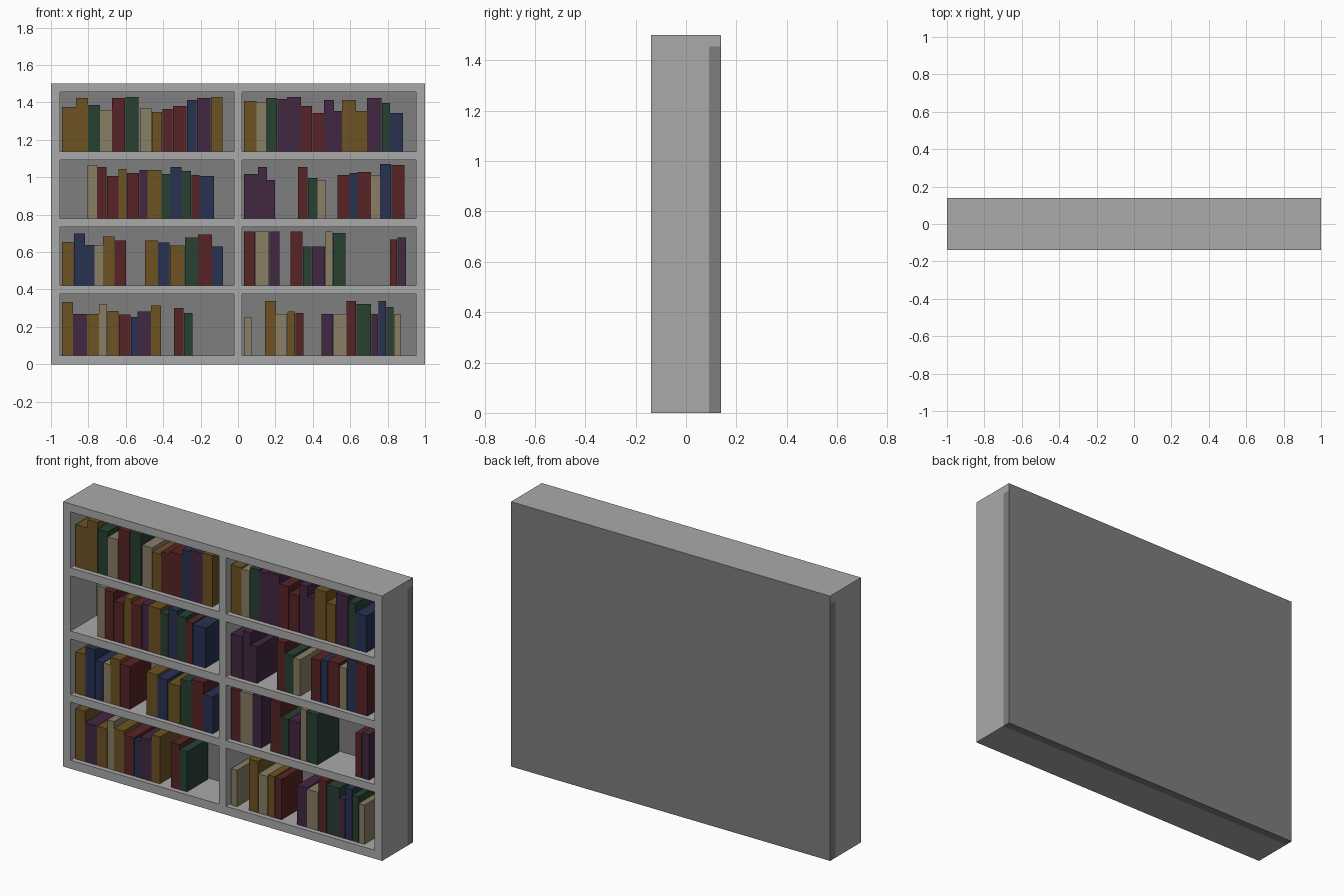
import bpy, bmesh
from mathutils import Matrix, Vector

if "Cube" in bpy.data.objects:
    bpy.data.objects.remove(bpy.data.objects["Cube"])


def material(name, rgb):
    m = bpy.data.materials.new(name)
    m.diffuse_color = (*rgb, 1)
    m.use_nodes = True
    m.node_tree.nodes["Principled BSDF"].inputs["Base Color"].default_value = m.diffuse_color
    return m


LIGHT = material("light grey", (0.40, 0.40, 0.40))
DARK = material("dark grey", (0.21, 0.21, 0.21))
COVERS = {
    "gold": material("gold cover", (0.15, 0.084, 0.016)),
    "red": material("red cover", (0.095, 0.017, 0.019)),
    "green": material("green cover", (0.020, 0.053, 0.031)),
    "blue": material("blue cover", (0.020, 0.031, 0.083)),
    "purple": material("purple cover", (0.053, 0.020, 0.053)),
    "beige": material("beige cover", (0.25, 0.21, 0.13)),
}
SLOTS = list(COVERS)


def add_box(bm, x, y, z, slot=0):
    """Add a box spanning the (low, high) ranges x, y and z."""
    lo, hi = Vector((x[0], y[0], z[0])), Vector((x[1], y[1], z[1]))
    mat = Matrix.Translation((lo + hi) / 2) @ Matrix.Diagonal((*(hi - lo), 1))
    for v in bmesh.ops.create_cube(bm, size=1, matrix=mat)["verts"]:
        for f in v.link_faces:
            f.material_index = slot


def make_object(name, bm, mats):
    mesh = bpy.data.meshes.new(name)
    bm.to_mesh(mesh)
    bm.free()
    for m in mats:
        mesh.materials.append(m)
    obj = bpy.data.objects.new(name, mesh)
    bpy.context.collection.objects.link(obj)


def board(name, x, y, z, mat):
    bm = bmesh.new()
    add_box(bm, x, y, z)
    make_object(name, bm, [mat])


# Case
FRONT, PANEL, BACK = -0.138, 0.091, 0.138
DEPTH = (FRONT, PANEL)
FLOORS = [0.048, 0.42, 0.78, 1.138]
CEILINGS = [0.377, 0.735, 1.093, 1.455]
board("bottom_board", (-1, 1), DEPTH, (0, FLOORS[0]), LIGHT)
board("top_board", (-1, 1), (FRONT, BACK - 0.001), (CEILINGS[-1], 1.5), LIGHT)
board("back_panel", (-1, 1), (PANEL, BACK), (0, 1.499), DARK)
board("divider", (-0.022, 0.022), DEPTH, (FLOORS[0], CEILINGS[-1]), LIGHT)
for side, s in (("left", -1), ("right", 1)):
    board(side + "_side", sorted((s, s * 0.952)), DEPTH, (FLOORS[0], CEILINGS[-1]), LIGHT)
    for i in range(3):
        board(f"{side}_shelf_{i + 1}", sorted((s * 0.952, s * 0.022)), DEPTH,
              (CEILINGS[i], FLOORS[i + 1]), LIGHT)


# Books: each is a cover colour, a width and a height, in thousandths
def book_row(name, x, level, books):
    bm = bmesh.new()
    z = FLOORS[level]
    for cover, width, *height in books:
        w = width / 1000
        if cover != "gap":
            add_box(bm, (x + 0.001, x + w - 0.001), (-0.11, 0.08),
                    (z, z + height[0] / 1000), SLOTS.index(cover))
        x += w
    make_object(name, bm, COVERS.values())


LEFT, RIGHT = -0.941, 0.032

book_row("books_top_left", LEFT, 3, [
    ("gold", 75, 238), ("gold", 64, 286), ("green", 64, 249), ("beige", 64, 222),
    ("red", 72, 286), ("green", 72, 291), ("gap", 5), ("beige", 64, 233),
    ("gold", 56, 211), ("red", 56, 227), ("red", 75, 243), ("blue", 53, 275),
    ("purple", 75, 286), ("gold", 64, 291)])
book_row("books_top_right", RIGHT, 3, [
    ("gold", 67, 270), ("beige", 51, 265), ("green", 59, 286), ("purple", 53, 281),
    ("purple", 75, 291), ("red", 59, 243), ("red", 64, 206), ("purple", 53, 275),
    ("purple", 43, 217), ("gold", 75, 275), ("gold", 59, 217), ("purple", 78, 286),
    ("green", 45, 259), ("blue", 70, 206)])
book_row("books_upper_left", -0.805, 2, [
    ("beige", 51, 286), ("red", 53, 275), ("red", 62, 227), ("gold", 45, 265),
    ("red", 67, 243), ("purple", 43, 259), ("gold", 75, 259), ("green", 48, 238),
    ("blue", 59, 275), ("green", 53, 254), ("red", 43, 233), ("blue", 80, 227)])
book_row("books_upper_right", RIGHT, 2, [
    ("purple", 75, 238), ("purple", 48, 275), ("purple", 43, 206), ("gap", 123),
    ("red", 51, 275), ("green", 53, 217), ("beige", 43, 206), ("gap", 64),
    ("red", 64, 233), ("blue", 43, 243), ("red", 72, 249), ("beige", 48, 233),
    ("blue", 61, 291), ("red", 70, 286)])
book_row("books_lower_left", LEFT, 1, [
    ("gold", 62, 235), ("blue", 61, 278), ("blue", 51, 219), ("beige", 45, 219),
    ("gold", 62, 262), ("red", 61, 241), ("gap", 101), ("gold", 70, 241),
    ("blue", 64, 230), ("gold", 80, 214), ("green", 70, 257), ("red", 75, 273),
    ("blue", 59, 209)])
book_row("books_lower_right", RIGHT, 1, [
    ("red", 61, 289), ("beige", 75, 289), ("purple", 56, 289), ("gap", 56),
    ("red", 67, 289), ("green", 48, 209), ("purple", 72, 209), ("beige", 40, 289),
    ("green", 70, 283), ("gap", 235), ("red", 40, 246), ("purple", 48, 257)])
book_row("books_bottom_left", LEFT, 0, [
    ("gold", 59, 286), ("purple", 75, 222), ("gold", 64, 222), ("beige", 43, 275),
    ("gold", 62, 238), ("red", 64, 217), ("blue", 37, 206), ("purple", 72, 233),
    ("gold", 53, 265), ("gap", 69), ("red", 53, 254), ("green", 48, 227)])
book_row("books_bottom_right", RIGHT, 0, [
    ("beige", 40, 206), ("gap", 72), ("gold", 59, 291), ("beige", 61, 222),
    ("gold", 43, 233), ("red", 43, 227), ("gap", 96), ("purple", 64, 222),
    ("beige", 70, 217), ("red", 53, 291), ("green", 80, 275), ("purple", 37, 222),
    ("blue", 43, 291), ("green", 40, 259), ("beige", 37, 222)])
